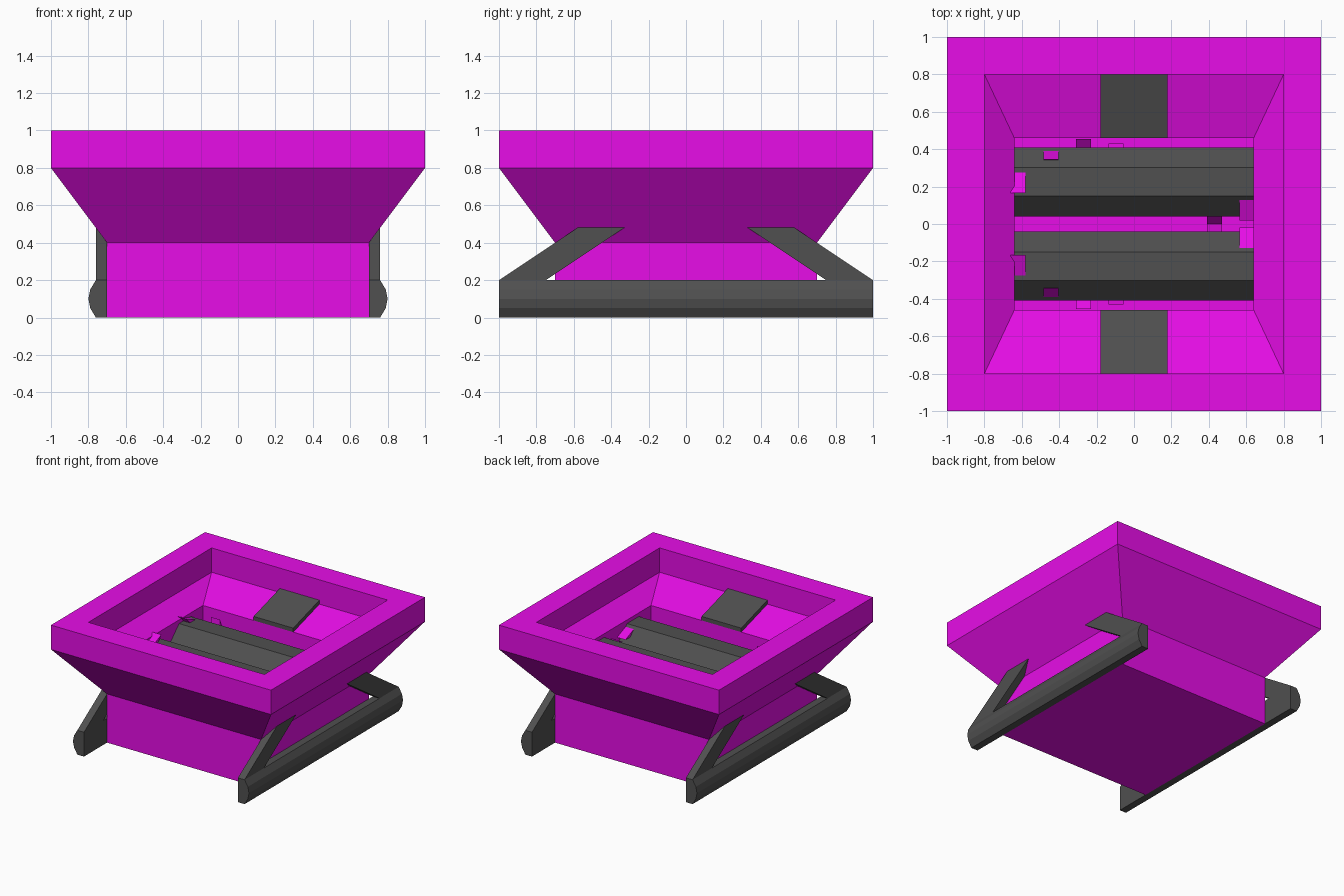
import bpy, bmesh, math

if "Cube" in bpy.data.objects:
    bpy.data.objects.remove(bpy.data.objects["Cube"])


def material(name, rgb):
    m = bpy.data.materials.new(name)
    m.diffuse_color = (*rgb, 1)
    m.use_nodes = True
    m.node_tree.nodes["Principled BSDF"].inputs["Base Color"].default_value = m.diffuse_color
    return m


MAGENTA = material("magenta paint", (0.80, 0.004, 0.80))
GREY = material("dark grey steel", (0.08, 0.08, 0.08))


def finish(name, bm, mat):
    bmesh.ops.recalc_face_normals(bm, faces=bm.faces)
    me = bpy.data.meshes.new(name)
    bm.to_mesh(me)
    bm.free()
    me.materials.append(mat)
    ob = bpy.data.objects.new(name, me)
    bpy.context.collection.objects.link(ob)
    return ob


def loft(bm, rings):
    """Bridge successive point rings and cap both ends."""
    loops = [[bm.verts.new(p) for p in ring] for ring in rings]
    for a, b in zip(loops, loops[1:]):
        for i in range(len(a)):
            j = (i + 1) % len(a)
            bm.faces.new((a[i], a[j], b[j], b[i]))
    bm.faces.new(loops[0])
    bm.faces.new(loops[-1])


def prism_x(bm, yz, x0, x1):
    loft(bm, [[(x, y, z) for y, z in yz] for x in (x0, x1)])


# Hopper body: outer base, flare, rim, then the sloped throat and its floor
profile = [(.7, .7, 0), (.7, .7, .4), (1, 1, .8), (1, 1, 1),
           (.8, .8, 1), (.8, .8, .8), (.64, .46, .7), (.64, .46, .2)]
bm = bmesh.new()
loft(bm, [[(-a, -b, z), (a, -b, z), (a, b, z), (-a, b, z)] for a, b, z in profile])
finish("hopper_body", bm, MAGENTA)

# Rollers with a spiral of hooked teeth, mirrored front to back
RY, RZ, APO = .225, .485, .185
for side, label in ((1, "back"), (-1, "front")):
    r = APO / math.cos(math.pi / 8)
    ring = [(side * (RY + r * math.cos((k + .5) * math.pi / 4)),
             RZ + r * math.sin((k + .5) * math.pi / 4)) for k in range(8)]
    bm = bmesh.new()
    prism_x(bm, ring, -.645, .645)
    finish(label + "_roller", bm, GREY)

    bm = bmesh.new()
    for k in range(8):
        a = math.radians(90 - 45 * k)
        c, s = math.cos(a), math.sin(a)
        x = -.62 + .175 * k
        # tooth outline as (radial, tangential) points
        hook = [(APO - .01, -.05), (APO, -.05), (APO + .045, .06), (APO, .02), (APO - .01, .02)]
        yz = [(side * (RY + c * p - s * t), RZ + s * p + c * t) for p, t in hook]
        prism_x(bm, yz, x - .04, x + .04)
    finish(label + "_roller_teeth", bm, MAGENTA)

    # Guide plate lying on the sloped throat
    bm = bmesh.new()
    prism_x(bm, [(side * .8, .80), (side * .8, .833), (side * .46, .733), (side * .46, .70)],
            -.18, .18)
    finish(label + "_guide_plate", bm, GREY)

# Side skids and their diagonal braces
skid = [(.7, 0), (.76, 0), (.79, .05), (.8, .1), (.79, .15), (.76, .2), (.7, .2)]
for sx, label in ((1, "right"), (-1, "left")):
    bm = bmesh.new()
    loft(bm, [[(sx * x, y, z) for x, z in skid] for y in (-1, 1)])
    finish(label + "_skid", bm, GREY)
    for sy, end in ((1, "back"), (-1, "front")):
        bm = bmesh.new()
        yz = [(sy * y, z) for y, z in ((1, .2), (.58, .48), (.33, .48), (.75, .2))]
        prism_x(bm, yz, sx * .7, sx * .76)
        finish(f"{label}_{end}_brace", bm, GREY)
